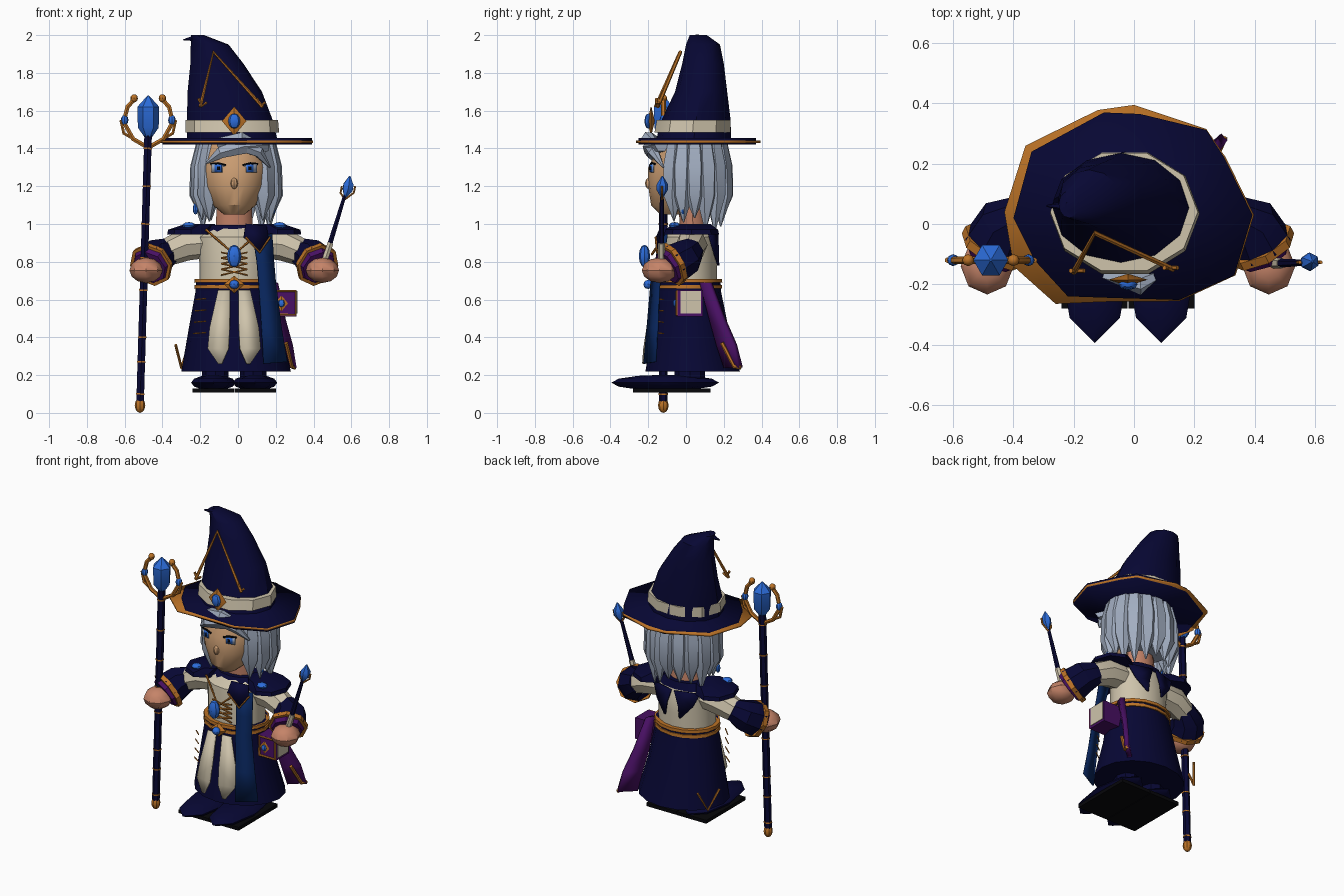
import bpy, bmesh, math, random
from mathutils import Vector

random.seed(4)
if "Cube" in bpy.data.objects:
    bpy.data.objects.remove(bpy.data.objects["Cube"])

MID = -0.02          # centre line of the figure
made = []


def material(name, r, g, b):
    m = bpy.data.materials.new(name)
    m.use_nodes = True
    m.diffuse_color = (r, g, b, 1)
    m.node_tree.nodes["Principled BSDF"].inputs["Base Color"].default_value = (r, g, b, 1)
    return m


NAVY = material("navy cloth", .0022, .0022, .034)
CREAM = material("cream cloth", .62, .55, .41)
GOLD = material("gold trim", .5, .17, .02)
FACE = material("face skin", .6, .34, .17)
SKIN = material("warm skin", .56, .23, .14)
HAIR = material("silver hair", .36, .42, .53)
GEM = material("blue gem", .025, .15, .7)
PURPLE = material("purple cloth", .065, .005, .125)
SASH = material("deep blue cloth", .0025, .019, .11)
BLACK = material("black", .002, .002, .003)


def add(name, mesh, mat):
    mesh.materials.clear()
    mesh.materials.append(mat)
    ob = bpy.data.objects.new(name, mesh)
    bpy.context.collection.objects.link(ob)
    made.append(ob)
    return ob


def from_bmesh(name, bm, mat):
    bmesh.ops.recalc_face_normals(bm, faces=bm.faces)
    mesh = bpy.data.meshes.new(name)
    bm.to_mesh(mesh)
    bm.free()
    return add(name, mesh, mat)


def loft(name, rings, mat, n=12):
    """Stacked ellipses: (z, centre x, centre y, radius x, radius y)."""
    bm = bmesh.new()
    loops = []
    for z, cx, cy, rx, ry in rings:
        turn = [2 * math.pi * i / n for i in range(n)]
        loops.append([bm.verts.new((cx + rx * math.cos(a), cy + ry * math.sin(a), z)) for a in turn])
    for low, high in zip(loops, loops[1:]):
        for i in range(n):
            j = (i + 1) % n
            bm.faces.new((low[i], low[j], high[j], high[i]))
    bm.faces.new(loops[0])
    bm.faces.new(loops[-1])
    return from_bmesh(name, bm, mat)


def diamond(name, x, y, z, w, d, h, mat):
    loft(name, [(z - h, x, y, .002, .002), (z, x, y, w, d), (z + h, x, y, .002, .002)], mat, 4)


def tube(name, points, mat, r=None, sides=1):
    """Tapered tube along (x, y, z, radius) points, or (x, y, z) with one radius."""
    cu = bpy.data.curves.new(name, "CURVE")
    cu.dimensions = "3D"
    cu.bevel_depth, cu.bevel_resolution, cu.use_fill_caps = 1, sides, True
    sp = cu.splines.new("POLY")
    sp.points.add(len(points) - 1)
    for p, q in zip(sp.points, points):
        p.co = (*q[:3], 1)
        p.radius = r or q[3]
    temp = bpy.data.objects.new(name, cu)
    bpy.context.collection.objects.link(temp)
    mesh = bpy.data.meshes.new_from_object(temp.evaluated_get(bpy.context.evaluated_depsgraph_get()))
    bpy.data.objects.remove(temp)
    return add(name, mesh, mat)


def ball(name, loc, size, mat):
    bm = bmesh.new()
    bmesh.ops.create_uvsphere(bm, u_segments=8, v_segments=6, radius=1)
    for vert in bm.verts:
        vert.co = Vector(loc) + vert.co * Vector(size)
    return from_bmesh(name, bm, mat)


def box(name, low, high, mat):
    bm = bmesh.new()
    bmesh.ops.create_cube(bm, size=1)
    low, high = Vector(low), Vector(high)
    for vert in bm.verts:
        vert.co = (low + high) / 2 + vert.co * (high - low)
    return from_bmesh(name, bm, mat)


def thicken(ob, thick):
    s = ob.modifiers.new("thickness", "SOLIDIFY")
    s.thickness, s.offset = thick, 0
    return ob


def strip(name, rows, mat, thick=.009):
    """Cloth strip from rows of (left point, right point)."""
    bm = bmesh.new()
    pairs = [[bm.verts.new(p) for p in row] for row in rows]
    for a, b in zip(pairs, pairs[1:]):
        bm.faces.new((a[0], a[1], b[1], b[0]))
    return thicken(from_bmesh(name, bm, mat), thick)


def plate(name, outline, z, mat, thick):
    bm = bmesh.new()
    bm.faces.new([bm.verts.new((x, y, z)) for x, y in outline])
    return thicken(from_bmesh(name, bm, mat), thick)


# Hat: leaning cone, cream band, broad brim with gold edging
loft("hat_cone", [(1.44, -.03, .04, .24, .2), (1.56, -.045, .055, .225, .18), (1.7, -.07, .08, .197, .138),
                  (1.85, -.112, .09, .14, .11), (1.95, -.15, .09, .1, .09), (2, -.215, .065, .035, .045)], NAVY)
tube("hat_tip", [(-.22, .06, 1.985, .02), (-.29, .06, 1.975, .003)], NAVY)
loft("hat_band", [(1.485, -.03, .035, .248, .212), (1.55, -.033, .04, .245, .205)], CREAM, 10)
plate("hat_brim", [(.02, .365), (.24, .312), (.3, .22), (.393, .03), (.333, -.17), (.15, -.252), (-.08, -.245),
                   (-.22, -.24), (-.33, -.12), (-.4, .02), (-.34, .24), (-.1, .37)], 1.438, NAVY, .036)
plate("brim_edging", [(0, .395), (.24, .315), (.305, .22), (.398, .03), (.337, -.17), (.15, -.256), (-.1, -.258),
                      (-.26, -.265), (-.4, -.14), (-.43, .04), (-.36, .26), (-.12, .378)], 1.436, GOLD, .012)
tube("hat_zigzag", [(-.2, -.16, 1.62), (-.13, -.03, 1.91), (.13, -.15, 1.62)], GOLD, .01)
for x, y in ((-.19, -.155), (.12, -.145)):
    tube("zigzag_barb", [(x - .02, y, 1.665), (x, y, 1.625), (x + .025, y, 1.645)], GOLD, .008)
diamond("hat_jewel_mount", MID, -.185, 1.545, .065, .02, .075, GOLD)
ball("hat_jewel", (MID, -.2, 1.545), (.032, .02, .04), GEM)

# Head and face
loft("head", [(1.05, MID, -.07, .055, .065), (1.1, MID, -.05, .115, .135), (1.2, MID, -.02, .17, .18),
              (1.3, MID, -.01, .185, .19), (1.42, MID, .02, .18, .16)], FACE, 20)
ball("nose", (MID, -.195, 1.215), (.02, .022, .03), FACE)
loft("neck", [(.95, MID, .04, .1, .07), (1.1, MID, .03, .092, .07)], SKIN)
for side, label in ((-1, "right"), (1, "left")):
    def at(x, y, z, s=side):
        return (MID + s * x, y, z)
    # Eyes as thin layered plates
    for part, mat, w, h, dy in (("eye_white", HAIR, .034, .022, 0), ("iris", GEM, .019, .02, -.003),
                                ("pupil", BLACK, .007, .01, -.006)):
        strip(label + "_" + part, [(at(.085 - w, -.187 + dy, 1.295 + t * h), at(.085 + w, -.172 + dy, 1.295 + t * h))
                                   for t in (-1, 1)], mat, .006)
    tube(label + "_lash", [at(.045, -.19, 1.312), at(.085, -.182, 1.322), at(.125, -.165, 1.318)], BLACK, .006)
    ball(label + "_ear", at(.19, .0, 1.2), (.03, .035, .06), FACE)
    tube(label + "_earring", [at(.205, -.01, 1.17), at(.205, -.01, 1.11)], GOLD, .01)
    ball(label + "_earring_gem", at(.205, -.015, 1.08), (.014, .014, .03), GEM)

# Hair: back cap, ring of tapering locks, swept fringe
loft("hair_cap", [(1.1, -.01, .08, .14, .12), (1.2, -.01, .07, .19, .15), (1.42, -.01, .05, .2, .17)], HAIR)
for i in range(13):
    a = math.radians(-42 + i * 264 / 12)
    cx, cy = math.cos(a), math.sin(a)
    end = random.uniform(.95, 1.04) if cy > .4 else random.uniform(1, 1.08)
    tube("hair_lock", [(-.01 + k * .185 * cx, .04 + k * .15 * cy, z, r) for k, z, r in
                       ((.9, 1.43, .05), (1, 1.3, .066), (1.08, 1.15, .055), (1.03, end, .003))], HAIR)
tube("fringe_sweep", [(.15, -.13, 1.42, .04), (.02, -.185, 1.41, .045), (-.09, -.185, 1.38, .035),
                      (-.17, -.15, 1.32, .005)], HAIR)
tube("fringe_side", [(.03, -.185, 1.41, .035), (.11, -.17, 1.38, .03), (.17, -.12, 1.3, .005)], HAIR)
tube("fringe_tuft", [(-.1, -.16, 1.42, .04), (.02, -.2, 1.455, .035), (.08, -.17, 1.43, .02)], HAIR)

# Torso, collar, belt and robe skirt
loft("torso", [(.65, MID, .015, .185, .15), (.8, MID, .015, .185, .15), (.93, MID, .02, .2, .14),
               (.99, MID, .03, .13, .09)], CREAM, 16)
loft("collar", [(.95, MID, .03, .19, .12), (.995, MID, .035, .14, .1)], NAVY)
loft("skirt", [(.22, -.01, .035, .29, .25), (.45, MID, .025, .24, .2), (.67, MID, .015, .2, .165)], NAVY, 16)
loft("belt", [(.645, MID, .015, .205, .17), (.71, MID, .015, .2, .168)], NAVY, 16)
for z in (.668, .7):
    loft("belt_trim", [(z - .01, MID, .015, .212, .177), (z + .01, MID, .015, .21, .176)], GOLD, 16)
diamond("belt_jewel_mount", MID, -.175, .68, .055, .025, .045, GOLD)
ball("belt_jewel", (MID, -.2, .68), (.026, .025, .024), GEM)
ball("chest_jewel", (MID, -.22, .83), (.038, .03, .06), GEM)
tube("necklace", [(-.17, -.09, .97), (MID, -.18, .84), (.13, -.09, .97)], GOLD, .007)
for i in range(4):
    z = .73 + i * .03
    for s in (-1, 1):
        tube("bodice_lace", [(MID - s * .07, -.14, z), (MID + s * .07, -.14, z + .03)], GOLD, .005)

# Mirrored clothing, arms and shoes
for side, label in ((-1, "right"), (1, "left")):
    def at(x, y, z, *r, s=side):
        return (MID + s * x, y, z, *r)
    strip(label + "_front_panel", [(at(.022, -.168, .65), at(.085, -.162, .65)), (at(.024, -.205, .45), at(.13, -.177, .45)),
                                   (at(.03, -.222, .34), at(.14, -.2, .34)),
                                   (at(.065, -.228, .26), at(.085, -.225, .26))], CREAM)
    strip(label + "_back_wedge", [(at(.01, .167, .95), at(.17, .12, .95)), (at(.04, .17, .86), at(.13, .145, .86)),
                                  (at(.05, .172, .78), at(.06, .17, .78))], NAVY)
    loft(label + "_shoulder_cape", [(.945, MID + side * .23, .03, .125, .145), (.97, MID + side * .23, .03, .12, .14),
                                    (1, MID + side * .18, .03, .08, .1)], NAVY, 8)
    ball(label + "_shoulder_gem", at(.24, -.06, .992), (.035, .03, .018), GEM)
    tube(label + "_upper_sleeve", [at(.15, .03, .9, .08), at(.26, .03, .89, .085), at(.38, .01, .84, .07)], CREAM, sides=2)
    tube(label + "_cuff", [at(.34, .03, .86, .07), at(.405, -.005, .825, .1), at(.44, -.075, .785, .113)], NAVY, sides=2)
    tube(label + "_cuff_trim", [at(.432, -.06, .793, .119), at(.444, -.084, .78, .12)], GOLD, sides=2)
    tube(label + "_cuff_lining", [at(.44, -.08, .782, .104), at(.45, -.1, .769, .094)], PURPLE, sides=2)
    ball(label + "_hand", at(.467, -.14, .755), (.088, .094, .067), SKIN)
    ball(label + "_shoe", at(.11, -.11, .16), (.118, .285, .042), NAVY)
    loft(label + "_leg", [(.17, MID + side * .1, .02, .07, .08), (.26, MID + side * .1, .02, .07, .08)], NAVY, 8)
    box(label + "_sole", at(.002, -.28, .108), at(.22, .13, .13), BLACK)
    for z in (.42, .48, .54, .6):
        edge = .25 - z * .08
        tube(label + "_skirt_lace", [at(edge, -.12, z), at(.15, -.17, z + .005)], GOLD, .004)
tube("hem_ornament", [(-.33, .12, .36), (-.3, .2, .24), (-.26, .25, .36)], GOLD, .008)

# Open lapel on the left breast
strip("lapel", [((.04, -.125, 1), (.15, -.1, .99)), ((.03, -.155, .93), (.16, -.12, .93)),
                ((.11, -.148, .85), (.12, -.147, .85))], NAVY)
tube("lapel_trim", [(.04, -.16, .93), (.115, -.153, .85), (.17, -.125, .93)], GOLD, .006)

# Sash, purple drape and belt pouch on the left hip
strip("sash", [((.08, -.14, .93), (.18, -.1, .95)), ((.1, -.16, .8), (.19, -.12, .8)),
               ((.11, -.185, .68), (.2, -.14, .68)), ((.125, -.205, .45), (.23, -.15, .45)),
               ((.135, -.222, .26), (.26, -.16, .27))], SASH)
strip("purple_drape", [((.18, .08, .69), (.2, .13, .69)), ((.18, .13, .5), (.24, .2, .5)),
                       ((.2, .17, .36), (.28, .26, .36)), ((.21, .21, .24), (.3, .29, .24))], PURPLE, .03)
tube("drape_trim", [(.255, .19, .37), (.285, .255, .245), (.3, .29, .24)], GOLD, .011)
box("pouch", (.18, -.045, .51), (.31, .09, .65), PURPLE)
box("pouch_side", (.308, -.03, .525), (.315, .08, .645), CREAM)
tube("pouch_trim", [(.19, -.048, .52), (.305, -.048, .52), (.305, -.048, .645), (.19, -.048, .645),
                    (.19, -.048, .52)], GOLD, .007)
diamond("pouch_jewel_mount", .23, -.05, .58, .035, .01, .04, GOLD)
ball("pouch_jewel", (.23, -.058, .58), (.018, .012, .02), GEM)


# Staff: leaning shaft, gold rings, clawed crystal head
def shaft(z):
    return (-.52 + .03 * z, -.12, z)


tube("staff_shaft", [shaft(.06), shaft(1.47)], NAVY, .023)
ball("staff_foot", shaft(.04), (.028, .028, .04), GOLD)
for z in (.1, .27, .4, .65, .82, 1, 1.2, 1.4):
    tube("staff_ring", [shaft(z - .004), shaft(z + .004)], GOLD, .026)
top = Vector((-.475, -.12, 1.57))
tube("staff_crystal", [(*(top + Vector((0, 0, h))), r) for h, r in
                       ((-.11, .02), (-.06, .055), (.05, .058), (.11, .004))], GEM)
for s in (-1, 1):
    tube("staff_claw", [top + Vector((s * x, 0, h)) for x, h in
                        ((.01, -.16), (.08, -.12), (.13, -.03), (.11, .05), (.065, .1))], GOLD, .013)
    tube("staff_spur", [top + Vector((s * x, 0, h)) for x, h in ((.06, -.13), (.13, -.09), (.145, -.02))], GOLD, .009)
    ball("staff_claw_tip", top + Vector((s * .075, 0, .095)), (.02, .02, .022), GOLD)
    ball("staff_side_gem", top + Vector((s * .125, 0, -.02)), (.02, .02, .028), GEM)

# Wand in the left hand
tube("wand_handle", [(.45, -.13, .78, .018), (.49, -.13, .9, .018)], CREAM)
tube("wand_shaft", [(.485, -.13, .89, .015), (.565, -.128, 1.15, .01)], NAVY)
tube("wand_gem", [(.567, -.127, 1.14, .006), (.58, -.126, 1.18, .03), (.585, -.125, 1.21, .03),
                  (.592, -.125, 1.255, .003)], GEM)
for s in (-1, 1):
    tube("wand_claw", [(.565, -.127, 1.13), (.578 + s * .035, -.127, 1.165), (.585 + s * .035, -.127, 1.2)], GOLD, .006)

# Soft shading with sharp edges kept
bpy.ops.object.select_all(action="DESELECT")
for ob in made:
    ob.select_set(True)
bpy.context.view_layer.objects.active = made[0]
bpy.ops.object.shade_smooth_by_angle(angle=math.radians(35))
